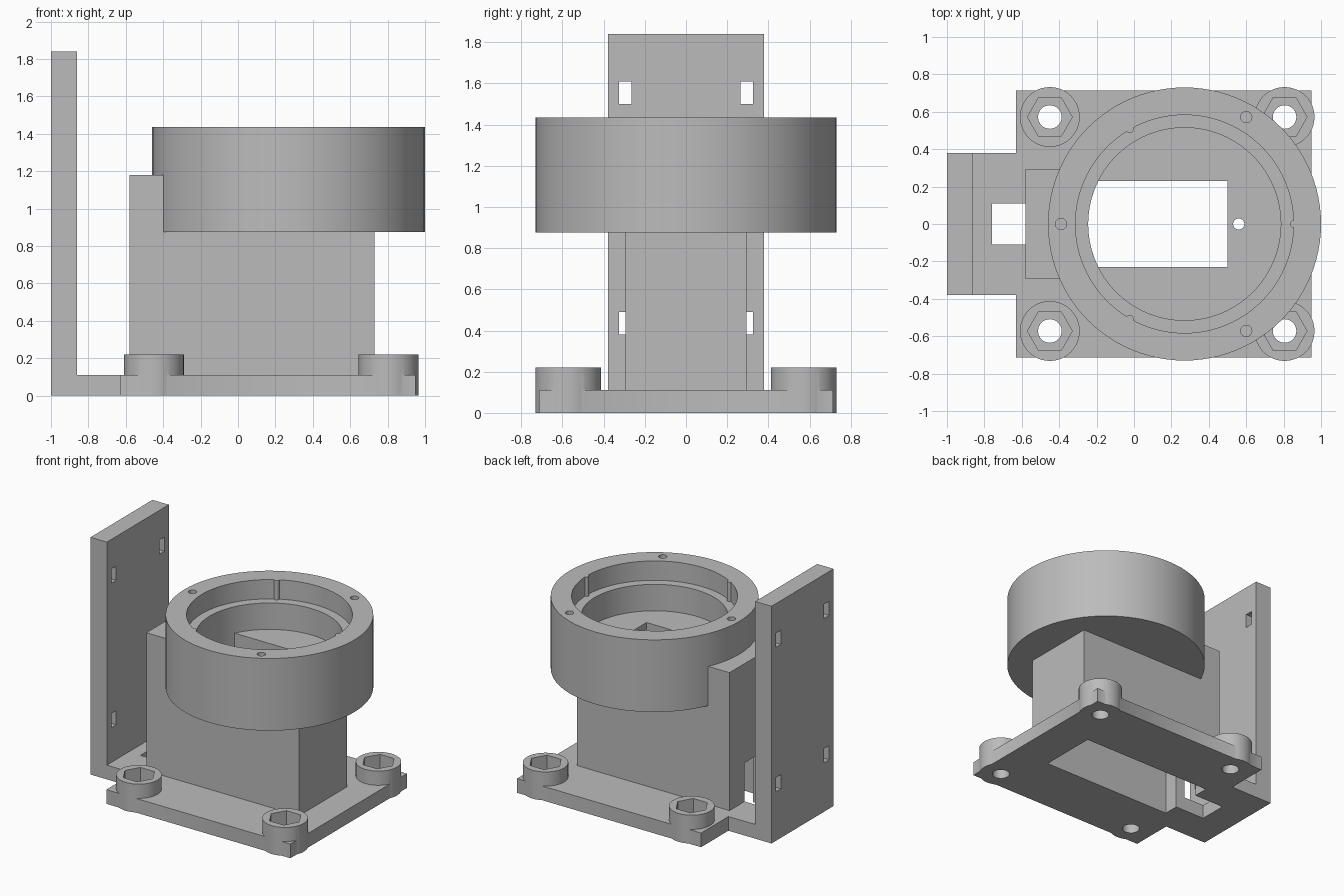
import bpy, bmesh, math

old = bpy.data.objects.get("Cube")
if old:
    bpy.data.objects.remove(old)

grey = bpy.data.materials.new("plain grey")
grey.use_nodes = True
colour = (0.5, 0.5, 0.5, 1)
grey.diffuse_color = colour
grey.node_tree.nodes["Principled BSDF"].inputs["Base Color"].default_value = colour


def prism(name, outline, z0, z1):
    """Extrude a flat outline between two heights."""
    bm = bmesh.new()
    face = bm.faces.new([bm.verts.new((x, y, z0)) for x, y in outline])
    up = bmesh.ops.extrude_face_region(bm, geom=[face])["geom"]
    for v in up:
        if isinstance(v, bmesh.types.BMVert):
            v.co.z = z1
    bmesh.ops.recalc_face_normals(bm, faces=bm.faces)
    mesh = bpy.data.meshes.new(name)
    bm.to_mesh(mesh)
    bm.free()
    mesh.materials.append(grey)
    obj = bpy.data.objects.new(name, mesh)
    bpy.context.collection.objects.link(obj)
    return obj


def box(name, x0, x1, y0, y1, z0, z1):
    return prism(name, [(x0, y0), (x1, y0), (x1, y1), (x0, y1)], z0, z1)


def cyl(name, x, y, r, z0, z1, sides=32):
    turn = [2 * math.pi * i / sides for i in range(sides)]
    return prism(name, [(x + r * math.cos(a), y + r * math.sin(a)) for a in turn], z0, z1)


def combine(target, tool, operation):
    mod = target.modifiers.new("combine", 'BOOLEAN')
    mod.operation = operation
    mod.solver = 'EXACT'
    mod.object = tool
    bpy.context.view_layer.objects.active = target
    bpy.ops.object.modifier_apply(modifier=mod.name)
    bpy.data.objects.remove(tool)


def add(target, tool):
    combine(target, tool, 'UNION')


def cut(target, tool):
    combine(target, tool, 'DIFFERENCE')


CX = 0.27                      # cup centre
TOP, LEDGE, FLOOR, UNDER = 1.435, 1.285, 1.08, 0.875
PLATE = 0.11

# Base plate with rear tab and four nut bosses
base = box("base_plate", -0.63, 0.95, -0.715, 0.715, 0, PLATE)
add(base, box("tab", -0.88, -0.6, -0.38, 0.38, 0, PLATE))
corners = [(x, y) for x in (-0.45, 0.805) for y in (-0.572, 0.572)]
for x, y in corners:
    add(base, cyl("boss", x, y, 0.16, 0, 0.22, 48))
for x, y in corners:
    cut(base, cyl("nut_pocket", x, y, 0.12, 0.1, 0.3, 6))
    cut(base, cyl("bolt_hole", x, y, 0.063, -0.1, 0.3))
cut(base, box("cavity", -0.5, 0.64, -0.23, 0.23, -0.1, 0.2))
cut(base, box("cable_slot", -0.76, -0.45, -0.11, 0.11, -0.1, 0.2))

# Upright mounting wall with four small slots
wall = box("mounting_wall", -1, -0.86, -0.38, 0.38, 0, 1.84)
for y in (-0.295, 0.295):
    for z in (0.38, 1.5):
        cut(wall, box("slot", -1.1, -0.8, y - 0.03, y + 0.03, z, z + 0.11))

# Hollow body with taller rear column and cable window
body = box("body", -0.58, 0.73, -0.295, 0.295, PLATE, UNDER)
cut(body, box("cavity", -0.5, 0.64, -0.23, 0.23, 0, 1))
cut(body, box("window", -0.7, -0.4, -0.11, 0.11, 0, 0.41))
column = box("rear_column", -0.58, -0.35, -0.295, 0.295, UNDER, 1.18)

# Round cup with stepped bore
cup = cyl("cup", CX, 0, 0.73, UNDER, TOP, 96)
cut(cup, cyl("upper_bore", CX, 0, 0.583, LEDGE, 1.6, 96))
cut(cup, cyl("lower_bore", CX, 0, 0.515, FLOOR, 1.6, 96))

# Floor opening: rectangle with one end following the bore
half = math.asin(0.23 / 0.515)
arc = [math.pi + half * (i / 8 - 1) for i in range(17)]
opening = [(CX + 0.515 * math.cos(a), 0.515 * math.sin(a)) for a in arc]
cut(cup, prism("floor_opening", opening + [(0.5, -0.23), (0.5, 0.23)], 0.7, FLOOR + 0.05))
cut(cup, cyl("floor_hole", 0.56, 0, 0.03, 0.7, 1.2, 24))

# Screw holes in the rim and slim ribs in the bore
for i in range(3):
    a = math.pi / 3 + i * 2 * math.pi / 3
    c, s = math.cos(a), math.sin(a)
    cut(cup, cyl("rim_hole", CX + 0.66 * c, 0.66 * s, 0.03, TOP - 0.15, 1.6, 24))
    add(cup, cyl("rib", CX - 0.585 * c, -0.585 * s, 0.02, LEDGE - 0.01, TOP, 16))

# Smooth round surfaces, keep hard edges
for obj in (base, wall, body, column, cup):
    bpy.ops.object.select_all(action='DESELECT')
    obj.select_set(True)
    bpy.context.view_layer.objects.active = obj
    bpy.ops.object.shade_smooth_by_angle(angle=math.radians(30))
